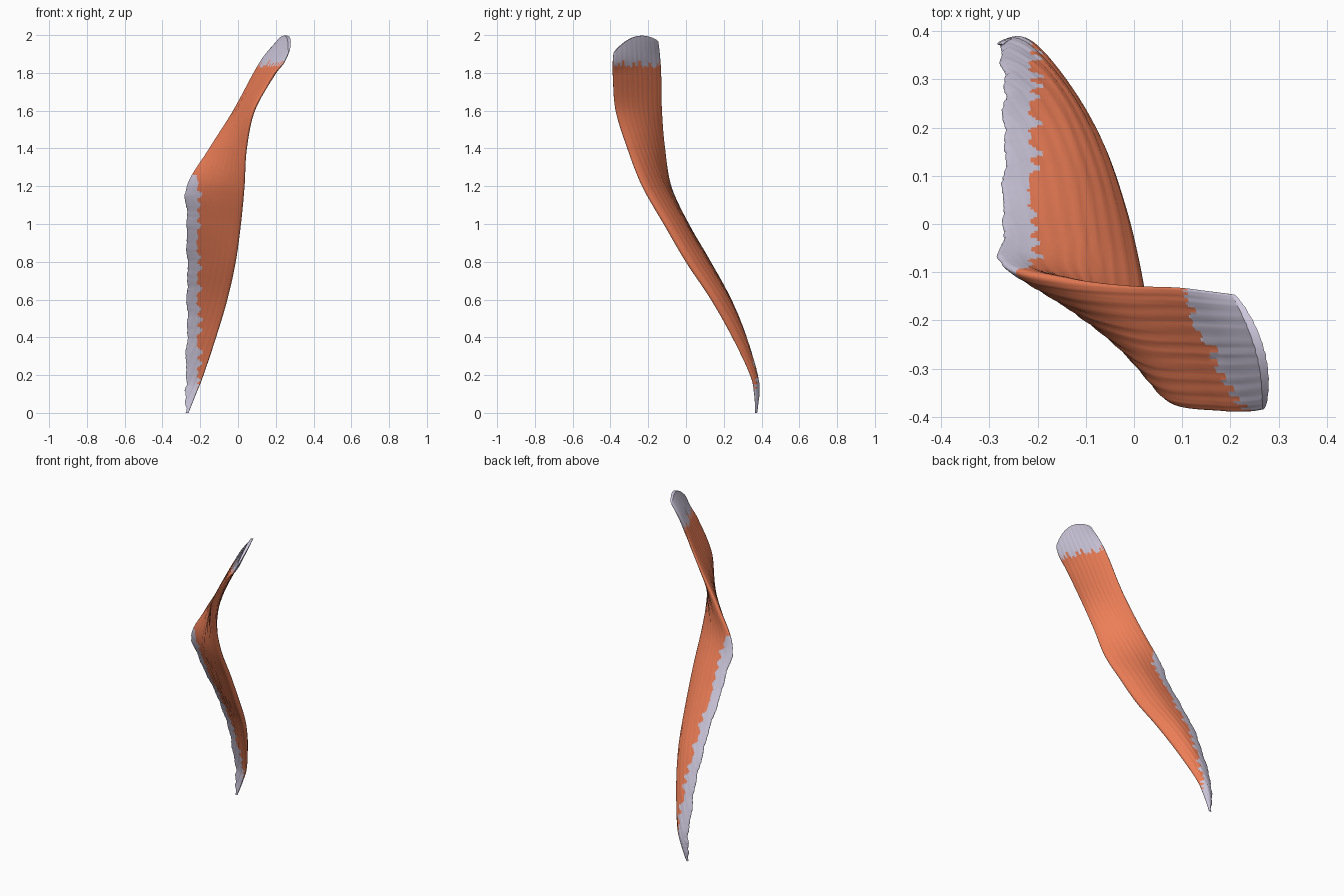
import bpy, math, random
from mathutils import Vector

if "Cube" in bpy.data.objects:
    bpy.data.objects.remove(bpy.data.objects["Cube"])

random.seed(4)

# Cross-sections up the strap: rib-side edge, free edge, half thickness
SECTIONS = [
    ((-.277, .368, 0), (-.262, .368, 0), .005),
    ((-.277, .374, .1), (-.222, .364, .1), .011),
    ((-.275, .364, .2), (-.183, .344, .2), .015),
    ((-.270, .308, .4), (-.117, .250, .4), .023),
    ((-.268, .230, .6), (-.058, .138, .6), .031),
    ((-.268, .122, .8), (-.014, .006, .8), .036),
    ((-.270, .005, 1.0), (.014, -.110, 1.0), .037),
    ((-.270, -.084, 1.2), (.033, -.226, 1.2), .033),
    ((-.150, -.114, 1.4), (.043, -.308, 1.4), .027),
    ((-.022, -.128, 1.6), (.083, -.372, 1.6), .022),
    ((.085, -.132, 1.8), (.185, -.387, 1.78), .018),
    ((.140, -.138, 1.89), (.240, -.388, 1.85), .015),
    ((.205, -.146, 1.965), (.268, -.384, 1.905), .009),
]
ROWS, COLS = 260, 54
RING = 2 * COLS


def spline(p0, p1, p2, p3, t):
    return .5 * (2 * p1 + (p2 - p0) * t + (2 * p0 - 5 * p1 + 4 * p2 - p3) * t * t
                 + (3 * p1 - p0 - 3 * p2 + p3) * t ** 3)


def section(s):
    n = len(SECTIONS) - 1
    i = min(int(s * n), n - 1)
    keys = [SECTIONS[min(max(i + k, 0), n)] for k in (-1, 0, 1, 2)]
    t = s * n - i
    a = spline(*[Vector(k[0]) for k in keys], t)
    b = spline(*[Vector(k[1]) for k in keys], t)
    return a, b, max(spline(*[k[2] for k in keys], t), .003)


def fibre_ridge(f, z, side):
    return (.0010 * math.sin(61 * f + 3 * math.sin(2.1 * z) + side)
            + .0008 * math.sin(139 * f + 4 * math.sin(2.7 * z) + 2 * side))


# Closed, fibrous skin of the whole strap
verts = []
for r in range(ROWS + 1):
    s = r / ROWS
    a, b, half = section(s)
    across = b - a
    normal = Vector((-across.y, across.x, 0)).normalized()
    spread = min(1, across.length / .33) if a.z < 1.1 else 1
    tip = max(0, (s - .82) / .18) ** 2
    lower = min(1, max(0, (1.4 - a.z) / .25))
    rag = 0
    if 0 < a.z < 1.2:
        rag = .006 * math.sin(r * .31) * math.sin(r * .117 + 1) + random.uniform(-.002, .002)
    for c in range(RING):
        ang = 2 * math.pi * c / RING
        u = .5 - .5 * math.cos(ang)
        side = 1 if math.sin(ang) >= 0 else -1
        lens = abs(math.sin(ang)) ** .8
        lens *= 1 - .45 * lower * (1 - min(1, u * 2))
        ridge = fibre_ridge((1 - u) * spread, a.z, side) * lens * min(1, half / .015)
        p = a + across * u + normal * (side * (half * lens + ridge))
        bulge = math.sin(math.pi * u) ** .8
        p += normal * (.009 + .010 * lower) * bulge * min(1, half / .025)
        p += Vector((.022, 0, .058)) * bulge * tip
        p.x += rag * (1 - u) ** 4
        p.z = min(max(p.z, 0), 2)
        verts.append(p)

# Jagged borders where the fibres run into the tendons
rib_jag = [random.uniform(.004, .04) for _ in range(ROWS + 1)]
top_jag = [random.uniform(0, .06) for _ in range(RING + 1)]


def part_of(r, c, centre):
    if centre.z > 1.5:
        tooth = top_jag[c // 4] * (1 - abs(c % 4 - 1.5) / 2)
        return "upper_tendon" if centre.z > 1.825 + tooth else "muscle_belly"
    tooth = rib_jag[r // 6] * (1 - abs(r % 6 - 2.5) / 3)
    if centre.z < 1.26 and (centre.x < -.22 + tooth or centre.z < .1):
        return "rib_tendon"
    return "muscle_belly"


parts = {"muscle_belly": [], "rib_tendon": [], "upper_tendon": []}
for r in range(ROWS):
    for c in range(RING):
        d = (c + 1) % RING
        face = (r * RING + c, (r + 1) * RING + c, (r + 1) * RING + d, r * RING + d)
        centre = sum((verts[i] for i in face), Vector()) / 4
        parts[part_of(r, c, centre)].append(face)

# End caps bridge the two faces of the strap
for base, name in ((0, "rib_tendon"), (ROWS * RING, "upper_tendon")):
    for c in range(COLS):
        q = [base + c, base + c + 1, base + (RING - c - 1) % RING, base + (RING - c) % RING]
        q = list(dict.fromkeys(q))
        if len(q) > 2:
            parts[name].append(tuple(q if base == 0 else reversed(q)))

red = bpy.data.materials.new("muscle_red")
red.diffuse_color = (.85, .21, .095, 1)
red.use_nodes = True
red.node_tree.nodes["Principled BSDF"].inputs["Base Color"].default_value = red.diffuse_color
pale = bpy.data.materials.new("tendon_pale")
pale.diffuse_color = (.62, .58, .72, 1)
pale.use_nodes = True
pale.node_tree.nodes["Principled BSDF"].inputs["Base Color"].default_value = pale.diffuse_color

# One object per part
for name, faces in parts.items():
    used = sorted({i for f in faces for i in f})
    index = {old: new for new, old in enumerate(used)}
    mesh = bpy.data.meshes.new(name)
    mesh.from_pydata([verts[i] for i in used], [], [[index[i] for i in f] for f in faces])
    mesh.validate()
    mesh.materials.append(red if name == "muscle_belly" else pale)
    obj = bpy.data.objects.new(name, mesh)
    bpy.context.collection.objects.link(obj)
    bpy.ops.object.select_all(action='DESELECT')
    obj.select_set(True)
    bpy.context.view_layer.objects.active = obj
    bpy.ops.object.shade_smooth_by_angle(angle=math.radians(50))
